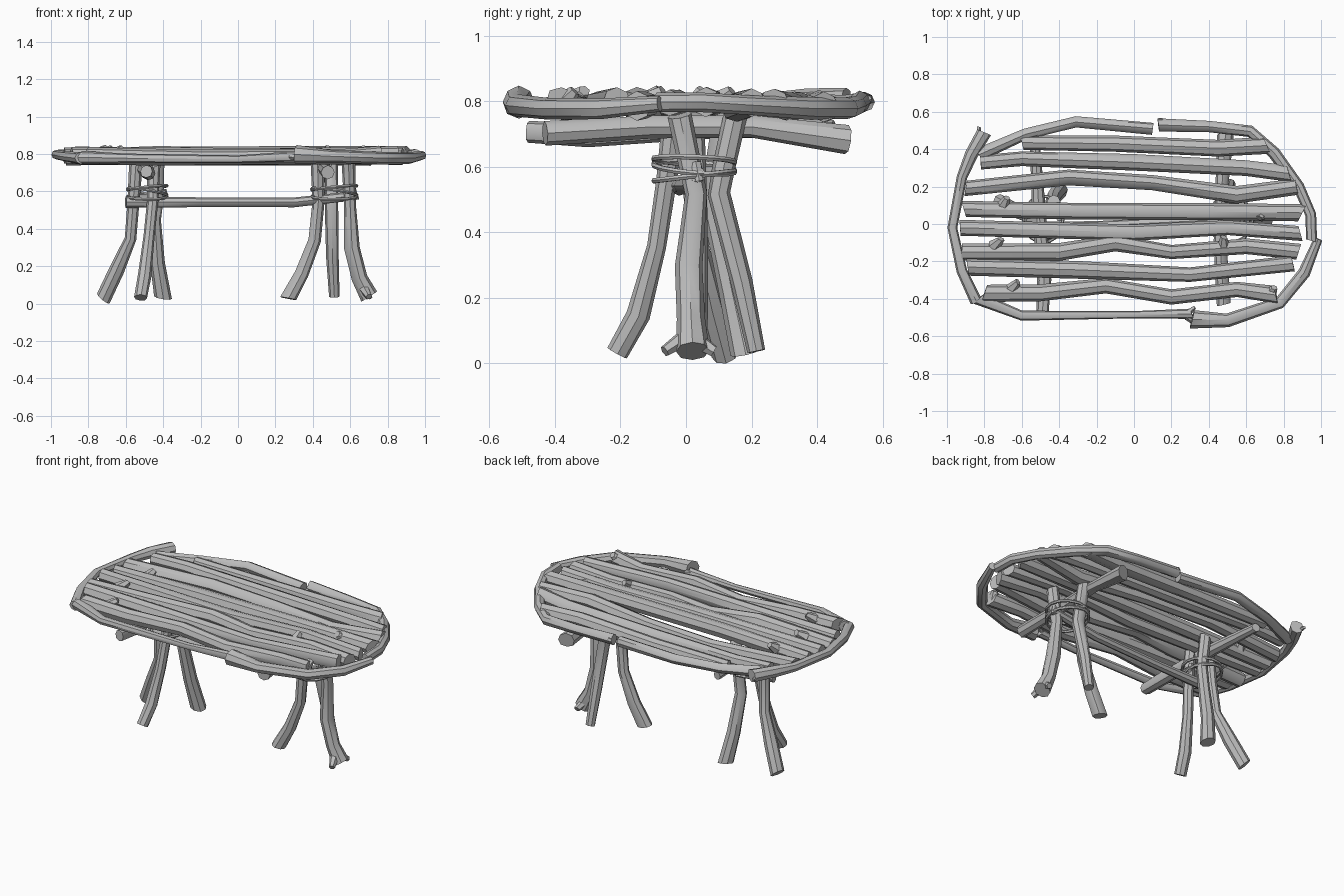
import bpy, bmesh, math, random
from mathutils import Vector, Matrix

cube = bpy.data.objects.get("Cube")
if cube:
    bpy.data.objects.remove(cube)
rng = random.Random(4)

wood = bpy.data.materials.new("weathered_grey")
wood.use_nodes = True
grey = (0.5, 0.5, 0.5, 1)
wood.diffuse_color = grey
wood.node_tree.nodes["Principled BSDF"].inputs["Base Color"].default_value = grey


def branch(name, points, radii, sides=8, closed=False, rough=0.05):
    """Loft a knotty stick through points; radii is one number or one per point."""
    pts = [Vector(p) for p in points]
    n = len(pts)
    if not isinstance(radii, (list, tuple)):
        radii = [radii] * n
    bm = bmesh.new()
    rings = []
    for i, p in enumerate(pts):
        before = pts[i - 1] if i or closed else p
        after = pts[(i + 1) % n] if i < n - 1 or closed else p
        t = (after - before).normalized()
        ref = Vector((0, 0, 1)) if abs(t.z) < 0.7 else Vector((0, 1, 0))
        u = t.cross(ref).normalized()
        w = u.cross(t)
        is_end = not closed and i in (0, n - 1)
        slant = rng.uniform(-0.5, 0.5) if is_end else 0
        ring = []
        for k in range(sides):
            a = math.tau * k / sides
            r = radii[i] * (1 + rng.uniform(-rough, rough))
            ring.append(bm.verts.new(p + r * (math.cos(a) * u + math.sin(a) * w
                                              + slant * math.cos(a) * t)))
        rings.append(ring)
    for i in range(n if closed else n - 1):
        a, b = rings[i], rings[(i + 1) % n]
        for k in range(sides):
            j = (k + 1) % sides
            bm.faces.new((a[k], a[j], b[j], b[k]))
    if not closed:
        bm.faces.new(rings[0])
        bm.faces.new(rings[-1])
    bmesh.ops.recalc_face_normals(bm, faces=bm.faces)
    mesh = bpy.data.meshes.new(name)
    bm.to_mesh(mesh)
    bm.free()
    mesh.materials.append(wood)
    obj = bpy.data.objects.new(name, mesh)
    bpy.context.collection.objects.link(obj)
    bpy.ops.object.select_all(action='DESELECT')
    obj.select_set(True)
    bpy.context.view_layer.objects.active = obj
    bpy.ops.object.shade_smooth_by_angle(angle=math.radians(40))
    return obj


# Tabletop slats: plan paths from back to front
slats = [
    [(-.6, .435), (-.1, .43), (.45, .405), (.71, .42)],
    [(-.82, .33), (-.6, .35), (0, .33), (.6, .30), (.83, .27)],
    [(-.9, .19), (-.35, .25), (.1, .22), (.55, .155), (.87, .20)],
    [(-.91, .08), (-.3, .07), (.4, .065), (.9, .06)],
    [(-.93, -.02), (0, -.045), (.5, -.02), (.89, -.05)],
    [(-.92, -.15), (-.4, -.15), (-.1, -.1), (.2, -.15), (.6, -.12), (.88, -.15)],
    [(-.89, -.23), (-.3, -.245), (.3, -.27), (.85, -.21)],
    [(-.8, -.37), (-.5, -.37), (-.15, -.33), (.2, -.39), (.55, -.35), (.76, -.38)],
]
for i, path in enumerate(slats):
    pts = [(x, y, .79 + rng.uniform(-.008, .012)) for x, y in path]
    radii = [.043 + rng.uniform(-.004, .004) for _ in path]
    branch(f"top_slat_{i + 1}", pts, radii)

# Broken twig stubs on the slats
for i, (x, y, dx, dy) in enumerate([(-.75, -.12, .04, .04), (-.66, -.35, .04, .04),
                                    (-.7, .1, .02, .04), (.48, -.12, 0, .05),
                                    (.7, .06, -.03, -.03), (.73, -.37, .02, .03)]):
    branch(f"twig_stub_{i + 1}", [(x, y, .80), (x + dx, y + dy, .835)], [.035, .018], 6)

# Rim sticks wrapped around the top
rims = {
    "rim_back": ([(-.83, .37, .79), (-.58, .48, .79), (-.31, .545, .80), (.1, .51, .79)],
                 [.036, .03, .03, .032]),
    "rim_left": ([(.13, .53, .80), (.4, .52, .79), (.62, .495, .78), (.75, .38, .78),
                  (.88, .2, .79), (.945, .05, .80), (.95, -.09, .80)],
                 [.034, .03, .032, .034, .03, .03, .03]),
    "rim_front_left": ([(.985, -.08, .795), (.91, -.26, .78), (.78, -.42, .78),
                        (.5, -.515, .79), (.31, -.51, .80)],
                       [.024, .033, .033, .036, .05]),
    "rim_front_right": ([(.31, -.48, .79), (0, -.485, .775), (-.6, -.49, .78),
                         (-.83, -.4, .785)], [.028, .02, .026, .035]),
    "rim_right": ([(-.84, -.42, .78), (-.92, -.25, .79), (-.972, -.02, .80),
                   (-.92, .25, .80), (-.87, .37, .805), (-.80, .49, .805)],
                  [.032, .028, .026, .028, .036, .04]),
}
for name, (pts, radii) in rims.items():
    branch(name, pts, radii)

# Split ends on the rim
for i, (a, b) in enumerate([((.28, -.48, .79), (.325, -.445, .80)),
                            ((.28, -.49, .79), (.32, -.53, .78)),
                            ((.15, .535, .80), (.14, .565, .81)),
                            ((-.83, .42, .80), (-.83, .52, .80))]):
    branch(f"rim_splinter_{i + 1}", [a, b], [.02, .01], 5)

# Cross bars beneath the top
branch("cross_bar_right", [(-.49, -.48, .71), (-.48, -.3, .70), (-.51, .1, .725),
                           (-.53, .45, .72)], [.034, .038, .036, .026])
branch("cross_bar_left", [(.48, -.43, .705), (.46, -.1, .725), (.47, .2, .725),
                          (.49, .49, .685)], [.036, .034, .034, .046])

# Three splayed legs on each trestle
legs = {
    "right_outer_leg": ([(-.72, .12, .03), (-.65, .08, .18), (-.575, .04, .35),
                         (-.56, .02, .55), (-.545, .01, .76)], [.042, .04, .031, .032, .036]),
    "right_front_leg": ([(-.52, -.21, .035), (-.50, -.145, .15), (-.475, -.09, .36),
                         (-.455, -.06, .56), (-.45, -.04, .73)], [.035, .037, .03, .031, .034]),
    "right_back_leg": ([(-.40, .18, .035), (-.43, .14, .22), (-.445, .09, .45),
                        (-.43, .09, .58), (-.43, .12, .76)], [.045, .04, .034, .034, .036]),
    "left_inner_leg": ([(.27, .02, .03), (.34, .03, .16), (.41, .035, .34),
                        (.43, .03, .55), (.425, .02, .76)], [.042, .038, .033, .033, .036]),
    "left_back_leg": ([(.515, .215, .04), (.505, .17, .25), (.50, .10, .52),
                       (.50, .115, .6), (.50, .15, .76)], [.028, .034, .036, .036, .036]),
    "left_outer_leg": ([(.70, .02, .04), (.65, .015, .14), (.61, .01, .30),
                        (.60, .03, .52), (.59, -.02, .76)], [.05, .042, .042, .033, .036]),
}
for name, (pts, radii) in legs.items():
    branch(name, pts, radii)
for i, y in enumerate((-.065, .085)):
    branch(f"foot_prong_{i + 1}", [(.67, .01, .09), (.70, y, .04)], [.03, .018], 6)

# Long stretcher joining the trestles
branch("stretcher", [(-.6, -.02, .545), (-.2, -.01, .545), (.3, .015, .545),
                     (.63, .035, .58)], [.03, .026, .026, .024])

# Rope lashings: tilted loops around each bundle of legs
for side, cx, rx in (("right", -.485, .105), ("left", .515, .12)):
    for k, (z, tilt) in enumerate([(.575, .015), (.60, -.02), (.622, .012)]):
        loop = []
        for j in range(14):
            a = math.tau * j / 14
            loop.append((cx + rx * math.cos(a), .025 + .125 * math.sin(a),
                         z + tilt * math.sin(a + k)))
        branch(f"{side}_lashing_{k + 1}", loop, .009, 6, True, 0)
    branch(f"{side}_lashing_knot", [(cx + rx - .02, .03, .61), (cx + rx, .04, .56)],
           [.018, .012], 6)

# Settle the feet on the ground
bpy.context.view_layer.update()
objs = [o for o in bpy.context.collection.objects if o.type == 'MESH']
low = min(v.co.z for o in objs for v in o.data.vertices)
for o in objs:
    o.data.transform(Matrix.Translation((0, 0, -low)))
